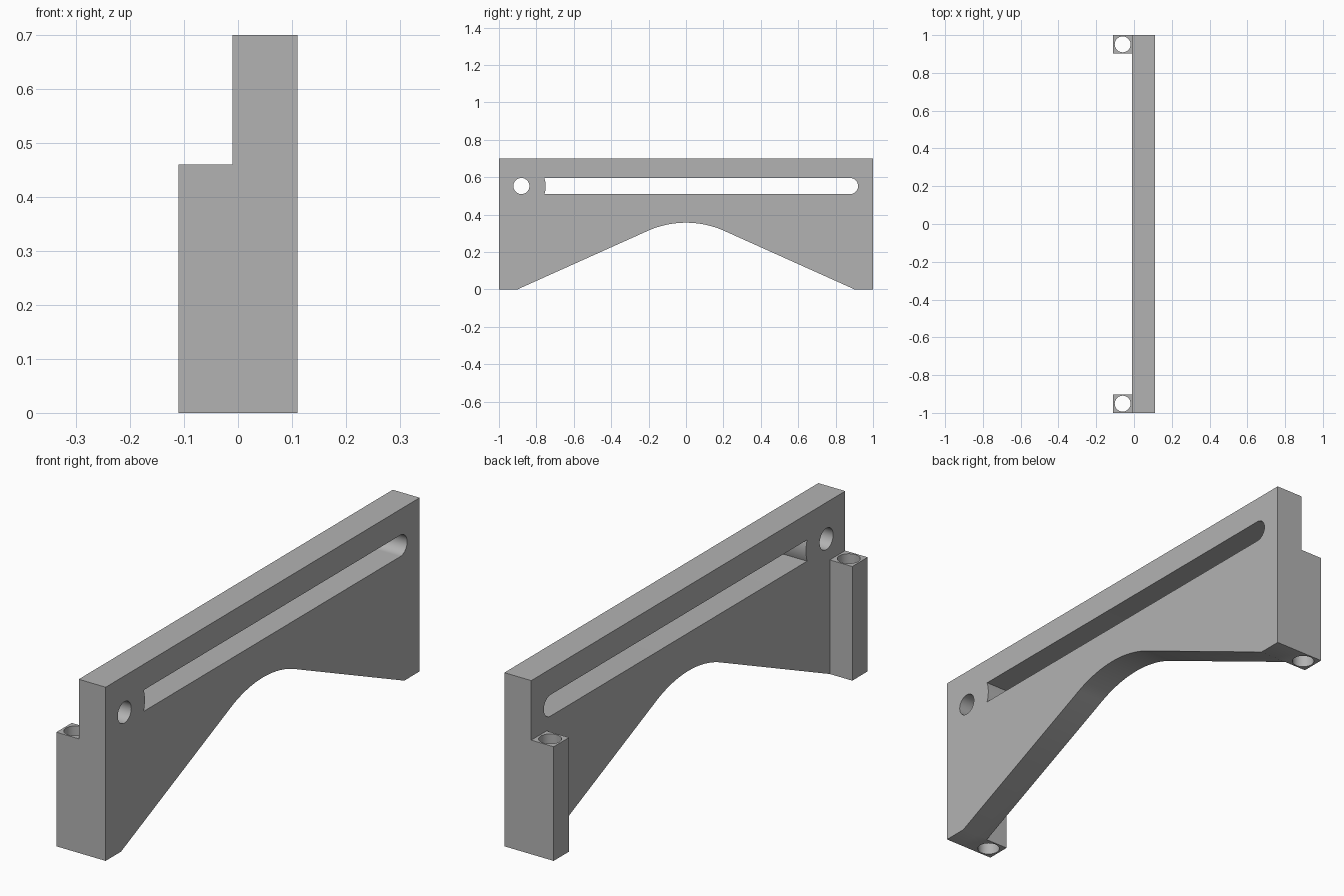
import bpy
import bmesh
from math import sin, cos, acos, atan2, hypot, pi
from mathutils import Matrix

cube = bpy.data.objects.get("Cube")
if cube:
    bpy.data.objects.remove(cube, do_unlink=True)

grey = bpy.data.materials.new("plain grey")
grey.use_nodes = True
colour = (0.45, 0.45, 0.45, 1)
grey.diffuse_color = colour
grey.node_tree.nodes["Principled BSDF"].inputs["Base Color"].default_value = colour


def arc(cx, cy, r, start, end, n):
    return [(cx + r * cos(start + (end - start) * i / n),
             cy + r * sin(start + (end - start) * i / n)) for i in range(n + 1)]


def circle(cx, cy, r):
    return arc(cx, cy, r, 0, 2 * pi, 48)[:-1]


def extruded(name, loops, depth, matrix):
    """Filled outline with holes, extruded evenly either side of its plane."""
    curve = bpy.data.curves.new(name, 'CURVE')
    curve.dimensions = '2D'
    curve.fill_mode = 'BOTH'
    curve.extrude = depth / 2
    for loop in loops:
        spline = curve.splines.new('POLY')
        spline.points.add(len(loop) - 1)
        for point, (u, v) in zip(spline.points, loop):
            point.co = (u, v, 0, 1)
        spline.use_cyclic_u = True
    source = bpy.data.objects.new(name, curve)
    bpy.context.collection.objects.link(source)
    bpy.context.view_layer.update()
    mesh = bpy.data.meshes.new_from_object(source)
    bpy.data.objects.remove(source, do_unlink=True)
    mesh.transform(matrix)
    bm = bmesh.new()
    bm.from_mesh(mesh)
    bmesh.ops.remove_doubles(bm, verts=bm.verts, dist=1e-5)
    bmesh.ops.recalc_face_normals(bm, faces=bm.faces)
    bm.to_mesh(mesh)
    bm.free()
    mesh.materials.clear()
    mesh.materials.append(grey)
    obj = bpy.data.objects.new(name, mesh)
    bpy.context.collection.objects.link(obj)
    return obj


# Plate outline: straight slopes tangent to a rounded arch
foot, height, apex, radius = 0.902, 0.70, 0.357, 0.5
centre = apex - radius
tangent = atan2(-centre, foot) + acos(radius / hypot(foot, centre))
outline = [(-1, 0), (-foot, 0)]
outline += arc(0, centre, radius, pi - tangent, tangent, 32)
outline += [(foot, 0), (1, 0), (1, height), (-1, height)]

# Pivot hole, and slot whose near end is concentric with the hole
hole_y, hole_z, r = -0.88, 0.553, 0.043
pivot = circle(hole_y, hole_z, r)
bend = atan2(r, 0.123)
slot = arc(0.877, hole_z, r, -pi / 2, pi / 2, 24)
slot += arc(hole_y, hole_z, 0.13, bend, -bend, 10)

upright = Matrix(((0, 0, 1, 0.05), (1, 0, 0, 0), (0, 1, 0, 0), (0, 0, 0, 1)))
plate = extruded("bracket_plate", [outline, pivot, slot], 0.12, upright)

# Drilled square posts at both ends, fused into the plate
post_height = 0.46
for name, side in (("front_post", -1), ("back_post", 1)):
    square = [(-0.11, side * foot), (0.04, side * foot), (0.04, side), (-0.11, side)]
    bore = circle(-0.06, side * 0.951, 0.042)
    post = extruded(name, [square, bore], post_height,
                    Matrix.Translation((0, 0, post_height / 2)))
    union = plate.modifiers.new(name, 'BOOLEAN')
    union.operation = 'UNION'
    union.solver = 'EXACT'
    union.object = post
    bpy.context.view_layer.objects.active = plate
    bpy.ops.object.modifier_apply(modifier=union.name)
    bpy.data.objects.remove(post, do_unlink=True)

bpy.ops.object.select_all(action='DESELECT')
plate.select_set(True)
bpy.context.view_layer.objects.active = plate
bpy.ops.object.shade_smooth_by_angle(angle=pi / 6)
